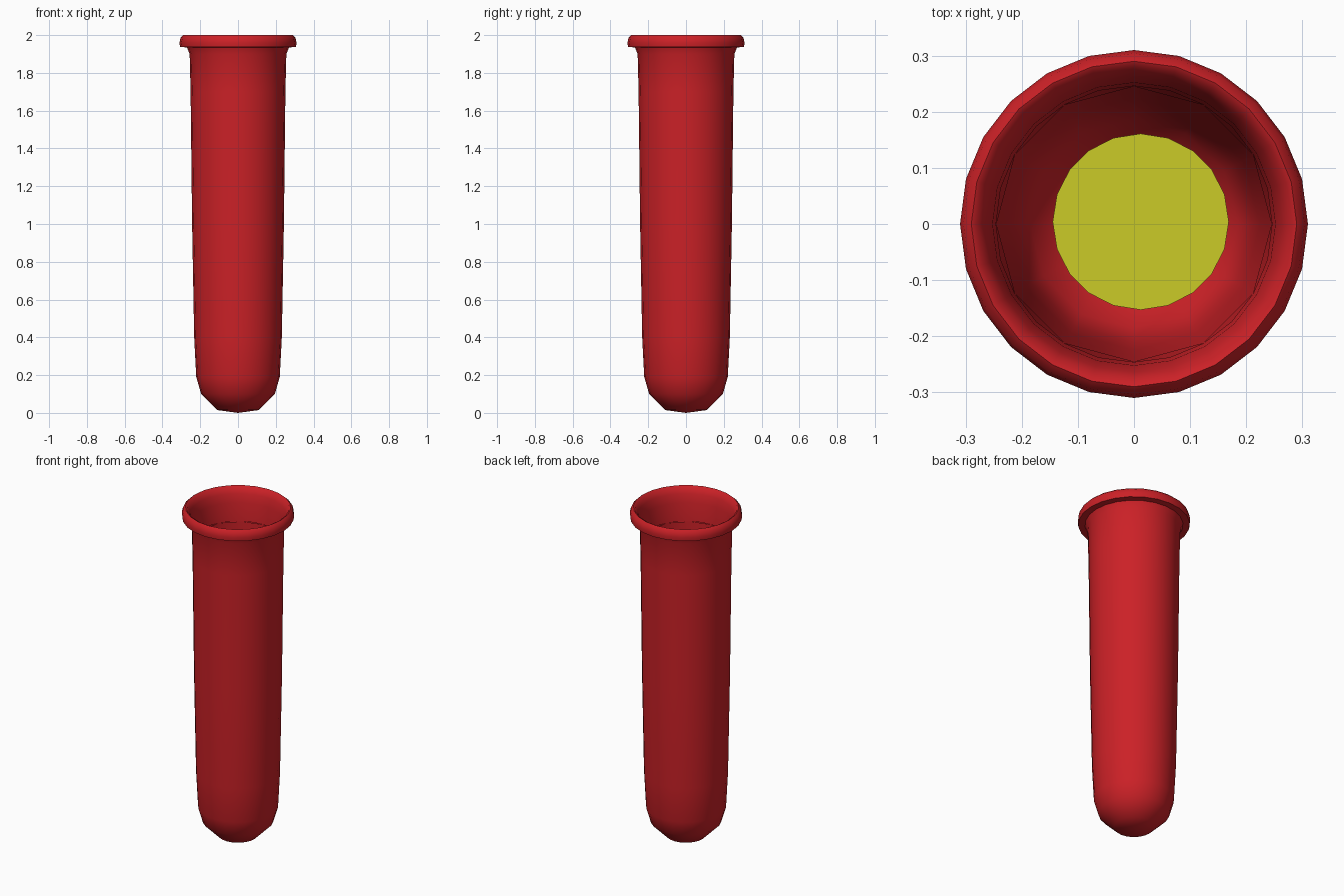
import bpy, math

if "Cube" in bpy.data.objects:
    bpy.data.objects.remove(bpy.data.objects["Cube"])


def material(name, color):
    m = bpy.data.materials.new(name)
    m.diffuse_color = color
    m.use_nodes = True
    m.node_tree.nodes["Principled BSDF"].inputs["Base Color"].default_value = m.diffuse_color
    return m


def lathe(name, profile, sides, mat, angle=60):
    """Revolve (radius, z) points about the z axis; radius 0 makes a pole."""
    verts, rings, faces = [], [], []
    for r, z in profile:
        n = 1 if r == 0 else sides
        rings.append([len(verts) + i for i in range(n)])
        for i in range(n):
            a = 2 * math.pi * i / sides
            verts.append((r * math.cos(a), r * math.sin(a), z))
    for a, b in zip(rings, rings[1:]):
        for i in range(sides):
            j = (i + 1) % sides
            if len(a) == 1:
                faces.append((a[0], b[j], b[i]))
            elif len(b) == 1:
                faces.append((a[i], a[j], b[0]))
            else:
                faces.append((a[i], a[j], b[j], b[i]))
    me = bpy.data.meshes.new(name)
    me.from_pydata(verts, [], faces)
    me.materials.append(mat)
    ob = bpy.data.objects.new(name, me)
    bpy.context.collection.objects.link(ob)
    bpy.ops.object.select_all(action='DESELECT')
    ob.select_set(True)
    bpy.context.view_layer.objects.active = ob
    bpy.ops.object.shade_smooth_by_angle(angle=math.radians(angle))
    return ob


red = material("red", (0.6, 0.015, 0.02, 1))
yellow = material("yellow", (0.6, 0.6, 0.02, 1))

# Outer wall with rounded bottom, rolled rim and flared throat
lathe("tube", [(0, 0.0), (0.11, 0.015), (0.195, 0.1), (0.221, 0.19),
               (0.232, 0.4), (0.243, 1.0), (0.251, 1.7), (0.256, 1.9),
               (0.27, 1.935), (0.307, 1.937), (0.31, 1.96), (0.304, 1.987),
               (0.29, 2.0), (0.28, 1.995), (0.264, 1.96), (0.252, 1.91),
               (0.246, 1.8)], 24, red)

# Inner lining, from the throat down to the inside of the bottom
lathe("lining", [(0.246, 1.8), (0.237, 1.0), (0.225, 0.4), (0.211, 0.19),
                 (0.186, 0.105), (0.105, 0.028), (0, 0.013)], 12, red)

# Small yellow disc lying inside, slightly off centre
disc = lathe("disc", [(0, 0.09), (0.157, 0.09), (0.157, 0.11), (0, 0.11)],
             20, yellow, 30)
disc.location = (0.012, 0.004, 0)
